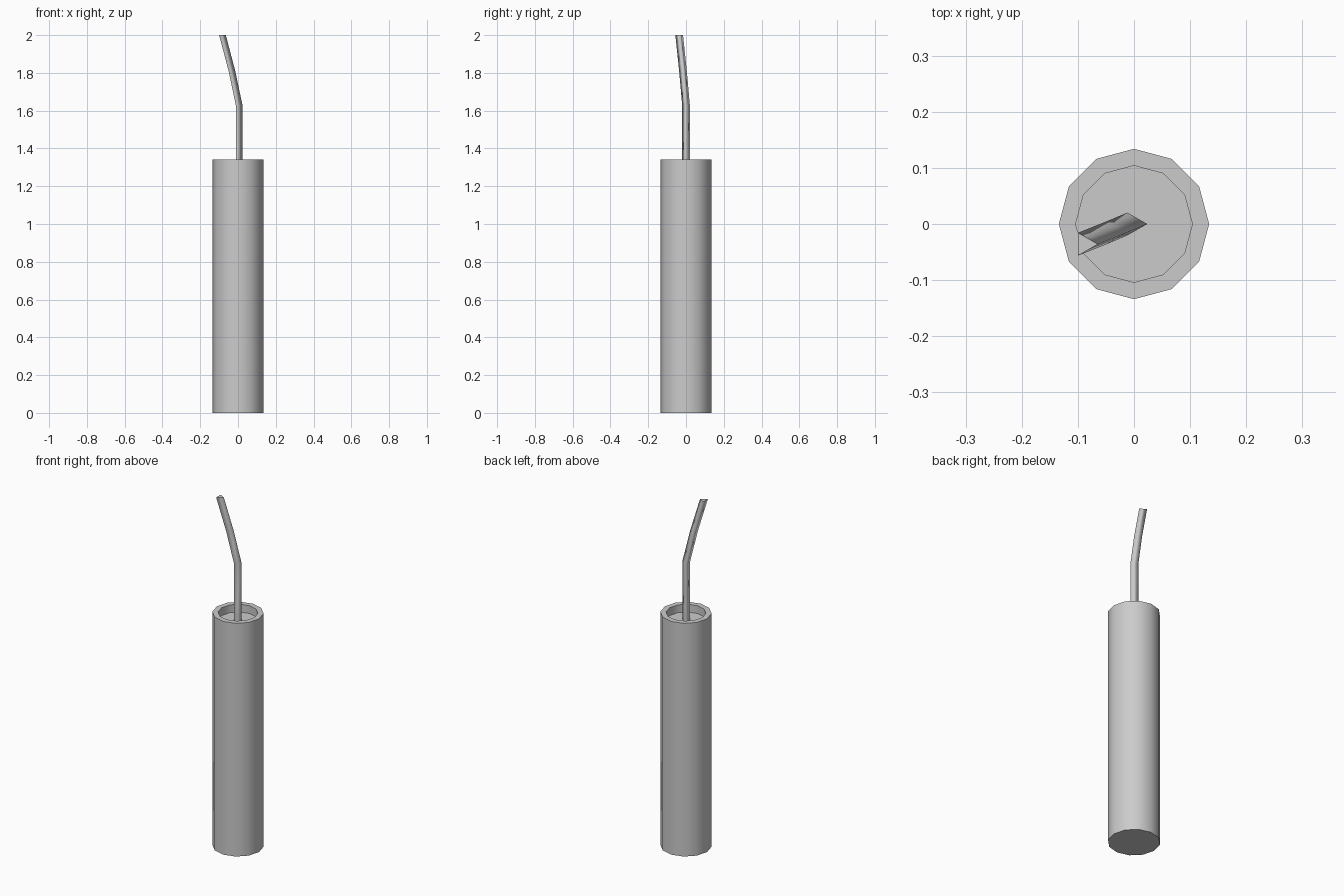
import bpy, bmesh
from math import cos, sin, pi, radians

if "Cube" in bpy.data.objects:
    bpy.data.objects.remove(bpy.data.objects["Cube"])


def loft(name, rings, sides):
    """Skin rings given as (x, y, z, radius), capping both ends."""
    bm = bmesh.new()
    loops = []
    for x, y, z, r in rings:
        loops.append([bm.verts.new((x + r * cos(2 * pi * i / sides),
                                    y + r * sin(2 * pi * i / sides), z))
                      for i in range(sides)])
    for a, b in zip(loops, loops[1:]):
        for i in range(sides):
            j = (i + 1) % sides
            bm.faces.new((a[i], a[j], b[j], b[i])).smooth = True
    bm.faces.new(loops[0][::-1])
    bm.faces.new(loops[-1])
    bmesh.ops.recalc_face_normals(bm, faces=bm.faces)
    # Keep rims and caps crisp, long sides smooth
    for e in bm.edges:
        if abs(e.verts[0].co.z - e.verts[1].co.z) < 1e-5 and e.calc_face_angle(0) > radians(40):
            e.smooth = False
    mesh = bpy.data.meshes.new(name)
    bm.to_mesh(mesh)
    bm.free()
    obj = bpy.data.objects.new(name, mesh)
    bpy.context.collection.objects.link(obj)
    return obj


# Twelve-sided tube with a recessed top
TOP, FLOOR = 1.342, 1.297
loft("tube_body", [(0, 0, 0, 0.134), (0, 0, TOP, 0.134),
                   (0, 0, TOP, 0.104), (0, 0, FLOOR, 0.104)], 12)

# Three-sided bent fuse
R = 0.0235
loft("fuse", [(0, 0, FLOOR, R), (0, 0, 1.63, R),
              (-0.038, -0.016, 1.81, R), (-0.088, -0.036, 2.0, R)], 3)
